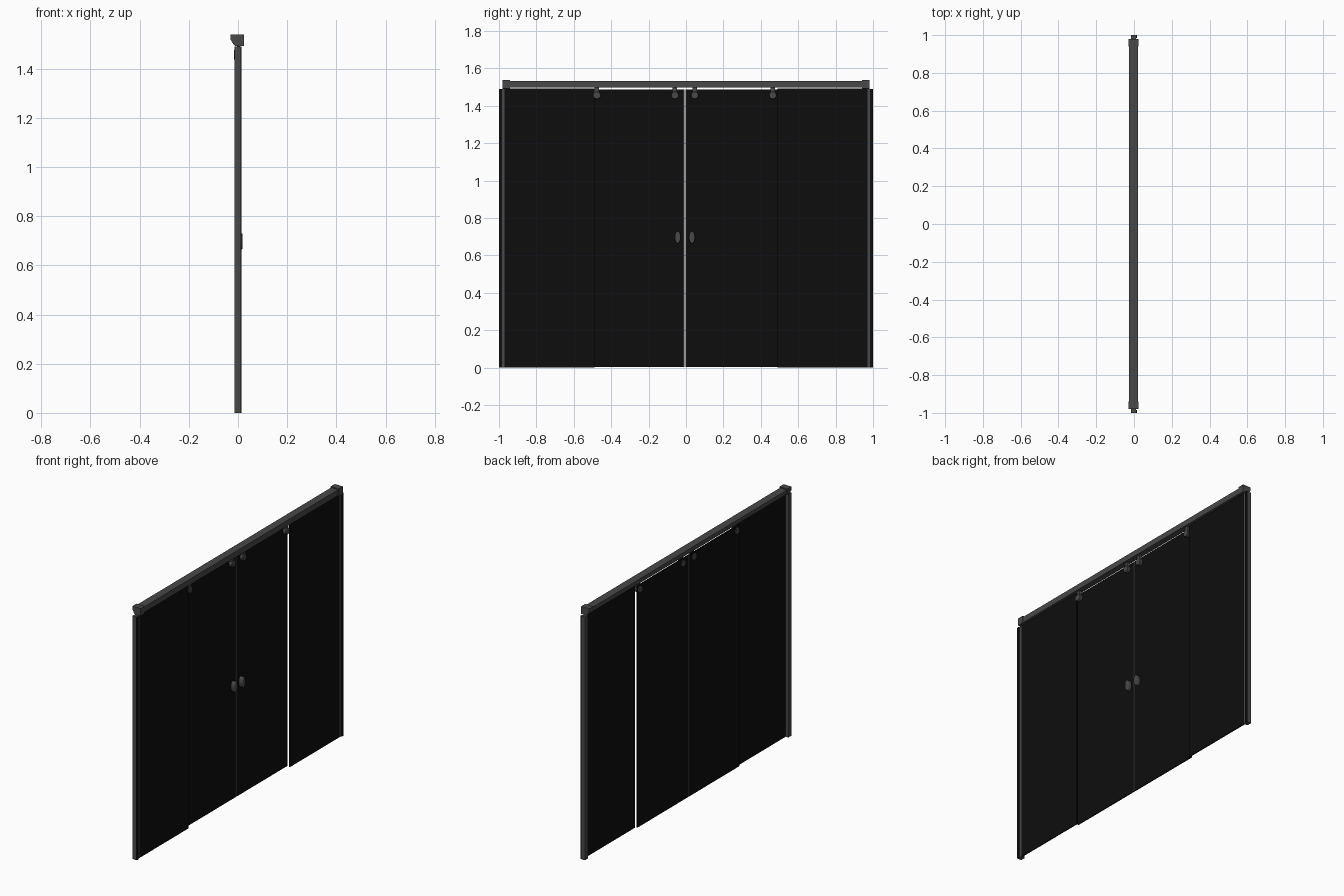
import bpy, bmesh, math
from mathutils import Matrix

old = bpy.data.objects.get("Cube")
if old:
    bpy.data.objects.remove(old, do_unlink=True)


def material(name, value):
    m = bpy.data.materials.new(name)
    m.use_nodes = True
    colour = (value, value, value, 1)
    m.diffuse_color = colour
    m.node_tree.nodes["Principled BSDF"].inputs["Base Color"].default_value = colour
    return m


METAL = material("dark grey metal", 0.065)
GLASS = material("black glass", 0.004)
RUBBER = material("black rubber", 0.005)


def finish(name, bm, mat, bevel=0, smooth=False):
    bmesh.ops.recalc_face_normals(bm, faces=bm.faces)
    mesh = bpy.data.meshes.new(name)
    bm.to_mesh(mesh)
    bm.free()
    mesh.materials.append(mat)
    ob = bpy.data.objects.new(name, mesh)
    bpy.context.collection.objects.link(ob)
    if bevel:
        mod = ob.modifiers.new("Bevel", 'BEVEL')
        mod.width = bevel
        mod.segments = 3
    if smooth:
        bpy.ops.object.select_all(action='DESELECT')
        ob.select_set(True)
        bpy.context.view_layer.objects.active = ob
        bpy.ops.object.shade_smooth_by_angle(angle=math.radians(40))
    return ob


def box(name, x, y, z, mat):
    bm = bmesh.new()
    size = [b - a for a, b in (x, y, z)]
    mid = [(a + b) / 2 for a, b in (x, y, z)]
    bmesh.ops.create_cube(bm, size=1, matrix=Matrix.Translation(mid) @ Matrix.Diagonal((*size, 1)))
    return finish(name, bm, mat)


def extrude(name, points, offset, mat, **kw):
    bm = bmesh.new()
    face = bm.faces.new([bm.verts.new(p) for p in points])
    geom = bmesh.ops.extrude_face_region(bm, geom=[face])["geom"]
    verts = [g for g in geom if isinstance(g, bmesh.types.BMVert)]
    bmesh.ops.translate(bm, verts=verts, vec=offset)
    return finish(name, bm, mat, **kw)


def span(side, a, b):
    return tuple(sorted((side * a, side * b)))


# Top rail with end caps, sloped on its back underside
rail = [(-0.027, 1.532), (-0.027, 1.518), (-0.016, 1.497), (0.021, 1.497), (0.021, 1.532)]
extrude("top_rail", [(x, -0.95, z) for x, z in rail], (0, 1.9, 0), METAL)
cap = [(-0.03, 1.538), (-0.03, 1.518), (-0.018, 1.498), (-0.012, 1.492),
       (0.025, 1.492), (0.025, 1.538)]

MIDDLE = -0.006   # meeting line of the sliding doors
for side, label in ((-1, "front"), (1, "back")):
    y = 0.94 if side > 0 else -0.98
    extrude(label + "_rail_cap", [(x, y, z) for x, z in cap], (0, 0.04, 0), METAL)

    # Wall channel with its outer gasket and the fixed pane
    box(label + "_wall_channel", (-0.015, 0.01), span(side, 0.97, 1), (0, 1.49), METAL)
    box(label + "_wall_gasket", (0.01, 0.015), span(side, 0.985, 1), (0, 1.49), RUBBER)
    box(label + "_fixed_pane", (0.003, 0.009), span(side, 0.49, 0.98), (0, 1.493), GLASS)

    # Sliding door
    near, far = MIDDLE + side * 0.004, MIDDLE + side * 0.494
    box(label + "_sliding_door", (-0.013, -0.007), tuple(sorted((near, far))),
        (0.004, 1.486), GLASS)
    box(label + "_door_edge_seal", (-0.0135, -0.0065),
        tuple(sorted((near - side * 0.001, near + side * 0.003))), (0.004, 1.486), METAL)

    # Oval pull on the door
    hy = MIDDLE + side * 0.038
    oval = [(-0.008, hy + 0.016 * math.cos(a), 0.697 + 0.033 * math.sin(a))
            for a in (i * math.tau / 32 for i in range(32))]
    extrude(label + "_door_pull", oval, (0.027, 0, 0), METAL, bevel=0.005, smooth=True)

    # Roller hangers: round clamp through the pane and a neck into the rail
    for reach, place in ((0.053, "inner"), (0.47, "outer")):
        ry = MIDDLE + side * reach
        disc = [(-0.017, ry + 0.02 * math.cos(a), 1.456 + 0.02 * math.sin(a))
                for a in (i * math.tau / 24 for i in range(24))]
        extrude(f"{label}_{place}_roller_clamp", disc, (0.03, 0, 0), METAL,
                bevel=0.003, smooth=True)
        box(f"{label}_{place}_roller_neck", (-0.005, 0.008), (ry - 0.012, ry + 0.012),
            (1.46, 1.505), METAL)
